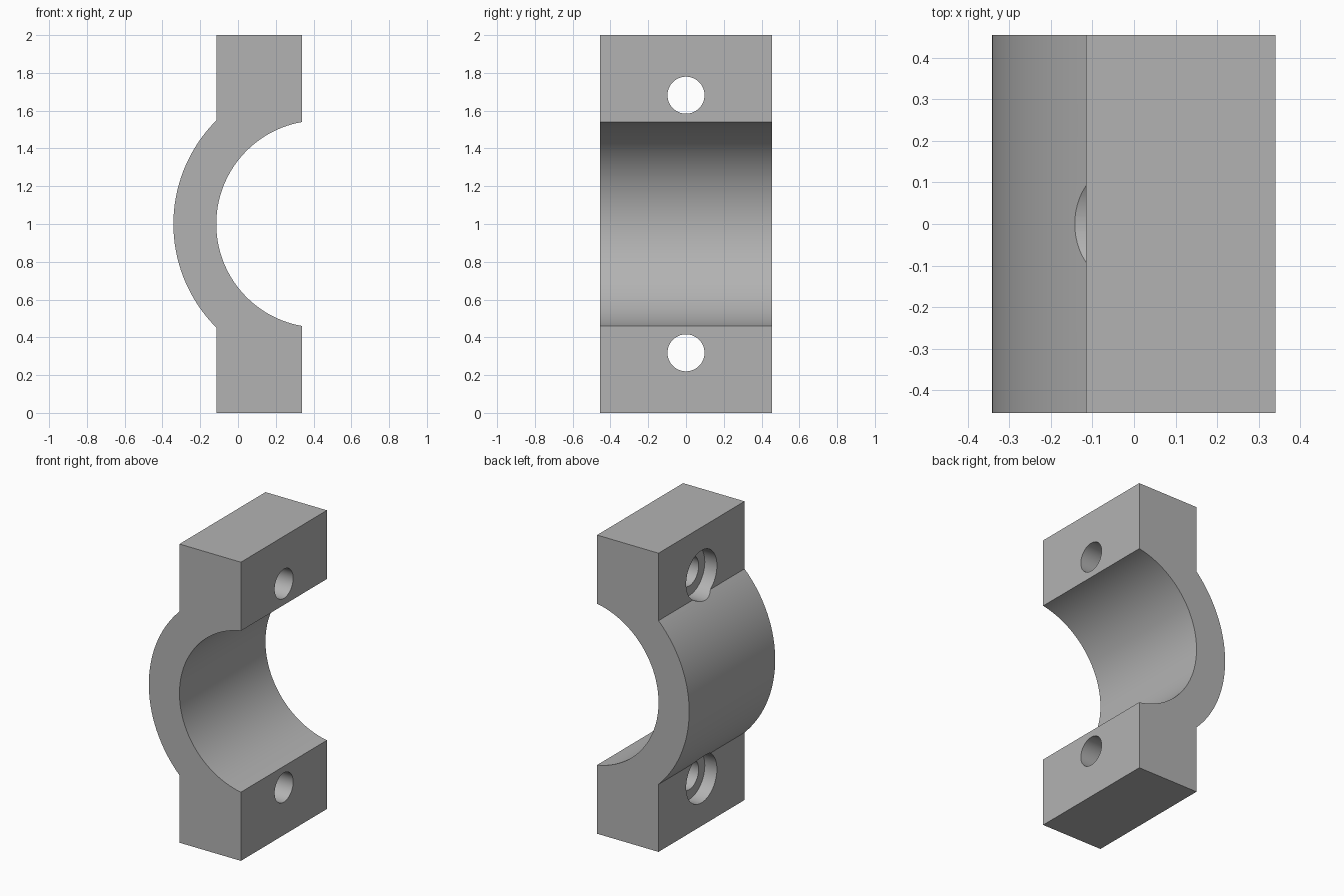
import bpy
import bmesh
from math import asin, acos, sin, cos, pi, radians

cube = bpy.data.objects.get("Cube")
if cube:
    bpy.data.objects.remove(cube, do_unlink=True)

# Main dimensions
FACE_X, BACK_X = 0.34, -0.115      # mating face and flange back
AXIS_X, AXIS_Z = 0.433, 1.0        # shared axis of the bore and outer shell
R_IN, R_OUT = 0.548, 0.775
HALF_DEPTH = 0.455
BOLT_OFFSET, BOLT_R = 0.682, 0.098
SINK_R, SINK_DEPTH = 0.163, 0.09

grey = bpy.data.materials.new("plain_grey")
grey.use_nodes = True
grey.diffuse_color = (0.45, 0.45, 0.45, 1)
grey.node_tree.nodes["Principled BSDF"].inputs["Base Color"].default_value = grey.diffuse_color


def arc(radius, half_angle, steps):
    """Points around the -x side of the axis, from top to bottom."""
    angles = [pi - half_angle + 2 * half_angle * i / steps for i in range(steps + 1)]
    return [(AXIS_X + radius * cos(a), AXIS_Z + radius * sin(a)) for a in angles]


def extruded(name, profile):
    """Extrude an x-z profile through the full depth."""
    bm = bmesh.new()
    face = bm.faces.new([bm.verts.new((x, -HALF_DEPTH, z)) for x, z in profile])
    moved = bmesh.ops.extrude_face_region(bm, geom=[face])["geom"]
    bmesh.ops.translate(bm, vec=(0, 2 * HALF_DEPTH, 0),
                        verts=[v for v in moved if isinstance(v, bmesh.types.BMVert)])
    bmesh.ops.recalc_face_normals(bm, faces=bm.faces)
    mesh = bpy.data.meshes.new(name)
    bm.to_mesh(mesh)
    bm.free()
    obj = bpy.data.objects.new(name, mesh)
    bpy.context.collection.objects.link(obj)
    mesh.materials.append(grey)
    return obj


def drill(target, radius, x0, x1, z):
    """Cut a round hole along x."""
    bpy.ops.mesh.primitive_cylinder_add(vertices=64, radius=radius, depth=x1 - x0,
                                        location=((x0 + x1) / 2, 0, z),
                                        rotation=(0, pi / 2, 0))
    cutter = bpy.context.object
    cutter.hide_render = True
    cutter.data.materials.append(grey)
    mod = target.modifiers.new("hole", 'BOOLEAN')
    mod.operation = 'DIFFERENCE'
    mod.solver = 'EXACT'
    mod.object = cutter
    bpy.ops.object.select_all(action='DESELECT')
    target.select_set(True)
    bpy.context.view_layer.objects.active = target
    bpy.ops.object.modifier_apply(modifier=mod.name)
    bpy.data.objects.remove(cutter, do_unlink=True)


# Clamp half: outer shell, two flanges and the pipe bore in one profile
outer = arc(R_OUT, acos((AXIS_X - BACK_X) / R_OUT), 64)
inner = arc(R_IN, acos((AXIS_X - FACE_X) / R_IN), 80)
profile = [(FACE_X, 2), (BACK_X, 2)] + outer + [(BACK_X, 0), (FACE_X, 0)] + inner[::-1]
clamp = extruded("clamp_half", profile)

# Bolt holes with counterbores on the flange backs
for side in (1, -1):
    z = AXIS_Z + side * BOLT_OFFSET
    drill(clamp, BOLT_R, -0.6, 0.6, z)
    drill(clamp, SINK_R, -0.6, BACK_X + SINK_DEPTH, z)

bpy.ops.object.shade_smooth_by_angle(angle=radians(30))
